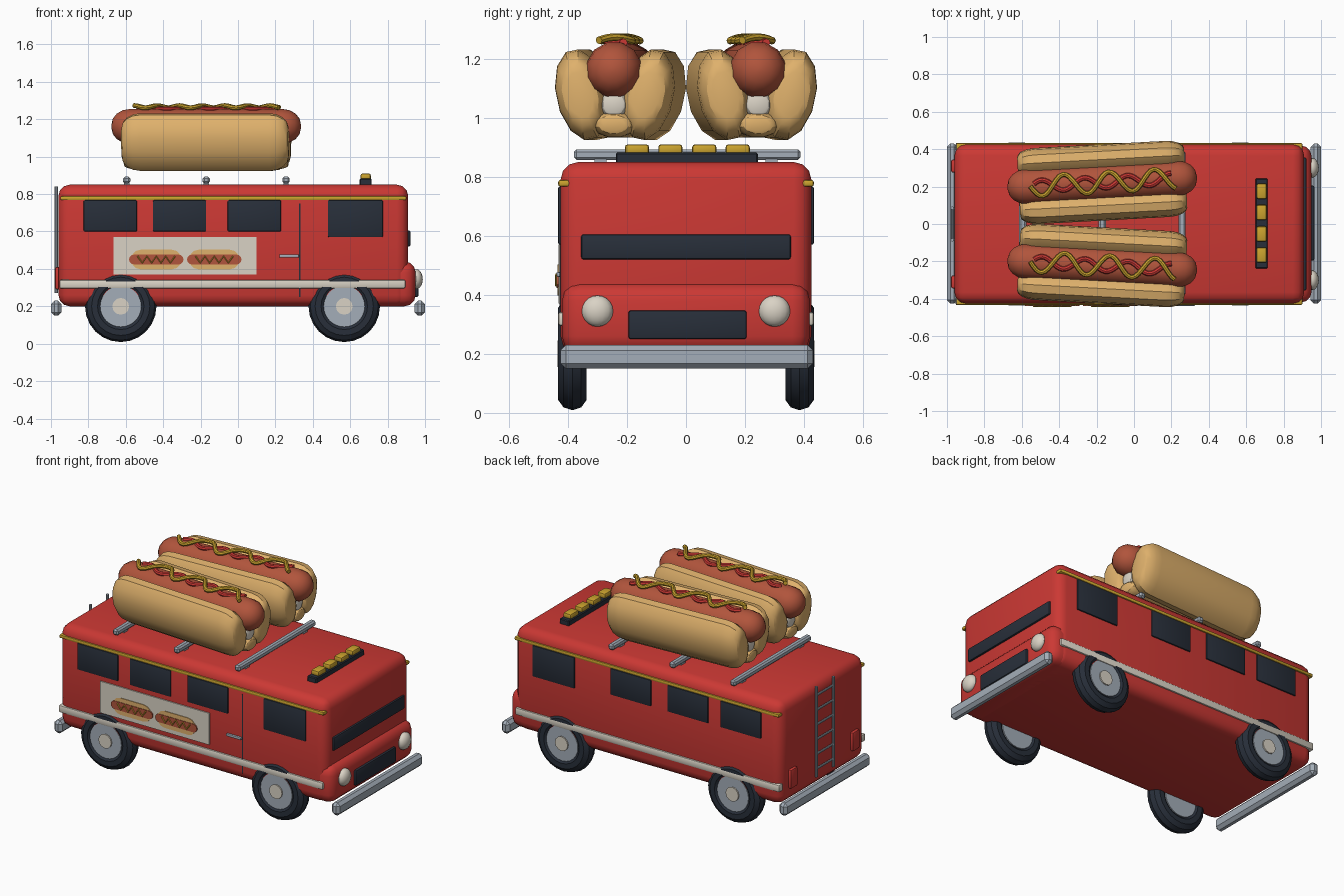
import bpy, bmesh, math
from mathutils import Vector, Matrix

if "Cube" in bpy.data.objects:
    bpy.data.objects.remove(bpy.data.objects["Cube"])


def mat(name, rgb):
    m = bpy.data.materials.new(name)
    m.diffuse_color = (*rgb, 1)
    m.use_nodes = True
    m.node_tree.nodes["Principled BSDF"].inputs["Base Color"].default_value = m.diffuse_color
    return m


RED = mat("red paint", (0.60, 0.04, 0.034))
DARK = mat("dark glass and rubber", (0.021, 0.028, 0.042))
TAN = mat("bun tan", (0.74, 0.44, 0.15))
MEAT = mat("sausage brown", (0.44, 0.09, 0.045))
GOLD = mat("mustard gold", (0.60, 0.37, 0.028))
STEEL = mat("steel grey", (0.37, 0.42, 0.48))
CREAM = mat("cream", (0.70, 0.65, 0.56))


def finish(name, bm, m, matrix=None, smooth=True):
    bmesh.ops.recalc_face_normals(bm, faces=bm.faces)
    me = bpy.data.meshes.new(name)
    bm.to_mesh(me)
    bm.free()
    me.materials.append(m)
    ob = bpy.data.objects.new(name, me)
    bpy.context.collection.objects.link(ob)
    if matrix:
        ob.matrix_world = matrix
    if smooth:
        bpy.ops.object.select_all(action='DESELECT')
        ob.select_set(True)
        bpy.context.view_layer.objects.active = ob
        bpy.ops.object.shade_smooth_by_angle(angle=math.radians(30))
    return ob


def box(name, xr, yr, zr, m, bevel=0.0, seg=2, matrix=None):
    bm = bmesh.new()
    lo, hi = Vector((xr[0], yr[0], zr[0])), Vector((xr[1], yr[1], zr[1]))
    bmesh.ops.create_cube(bm, size=1, matrix=Matrix.Translation((lo + hi) / 2)
                          @ Matrix.Diagonal((*(hi - lo), 1)))
    if bevel:
        bmesh.ops.bevel(bm, geom=bm.edges[:], offset=bevel, segments=seg,
                        profile=0.5, affect='EDGES')
    return finish(name, bm, m, matrix)


def skin(name, rings, m, matrix=None, smooth=True):
    """Joins rings of points into a closed, capped surface."""
    bm = bmesh.new()
    vs = [[bm.verts.new(p) for p in r] for r in rings]
    n = len(rings[0])
    for a, b in zip(vs, vs[1:]):
        for i in range(n):
            bm.faces.new((a[i], a[(i + 1) % n], b[(i + 1) % n], b[i]))
    bm.faces.new(vs[0])
    bm.faces.new(vs[-1])
    return finish(name, bm, m, matrix, smooth)


def capsule(name, half, ry, rz, cy, cz, m, matrix, shrink, cap, tilt=0.0, n=12):
    """Bar along x with rounded ends; shrink sets how far the ends close."""
    arc = [math.pi / 2 * i / 4 for i in range(5)]
    end = [(half - cap + cap * math.sin(a), 1 - shrink * (1 - math.cos(a))) for a in arc]
    stations = [(-x, s) for x, s in reversed(end)] + end
    rings = []
    for x, s in stations:
        ring = []
        for i in range(n):
            a = 2 * math.pi * (i + 0.5) / n
            y, z = ry * s * math.cos(a), rz * s * math.sin(a)
            ring.append((x, cy + y * math.cos(tilt) + z * math.sin(tilt),
                         cz - y * math.sin(tilt) + z * math.cos(tilt)))
        rings.append(ring)
    return skin(name, rings, m, matrix)


def tube(name, pts, r, m, matrix=None, n=8):
    """Round bar through a list of points."""
    pts = [Vector(p) for p in pts]
    rings = []
    for i, p in enumerate(pts):
        t = (pts[min(i + 1, len(pts) - 1)] - pts[max(i - 1, 0)]).normalized()
        u = t.cross(Vector((0, 0, 1)) if abs(t.z) < 0.9 else Vector((1, 0, 0))).normalized()
        w = t.cross(u)
        rings.append([p + r * (math.cos(2 * math.pi * k / n) * u
                               + math.sin(2 * math.pi * k / n) * w) for k in range(n)])
    return skin(name, rings, m, matrix)


def torus(name, c, major, minor, m, nu=24, nv=10):
    bm = bmesh.new()
    g = []
    for i in range(nu):
        a = 2 * math.pi * i / nu
        g.append([])
        for j in range(nv):
            b = 2 * math.pi * j / nv
            r = major + minor * math.cos(b)
            g[-1].append(bm.verts.new((c[0] + r * math.cos(a), c[1] + minor * math.sin(b),
                                       c[2] + r * math.sin(a))))
    for i in range(nu):
        for j in range(nv):
            k, l = (i + 1) % nu, (j + 1) % nv
            bm.faces.new((g[i][j], g[k][j], g[k][l], g[i][l]))
    return finish(name, bm, m)


def side_box(name, xr, zr, s, y0, y1, m, bevel=0.0):
    return box(name, xr, sorted((s * y0, s * y1)), zr, m, bevel)


# Bus body and nose
box("bus_body", (-0.96, 0.91), (-0.425, 0.425), (0.2, 0.85), RED, 0.06, 3)
box("nose", (0.75, 0.95), (-0.42, 0.42), (0.2, 0.44), RED, 0.06, 3)

# Glass and grille at the front
box("windshield", (0.89, 0.922), (-0.355, 0.355), (0.52, 0.605), DARK, 0.008,
    matrix=None)
box("grille", (0.93, 0.965), (-0.195, 0.205), (0.25, 0.347), DARK, 0.008)

# Bumpers at both ends
for name, x in (("front_bumper", 0.972), ("rear_bumper", -0.972)):
    box(name, (x - 0.028, x + 0.028), (-0.425, 0.43), (0.15, 0.23), STEEL, 0.018, 1)

for s, tag in ((-1, "left"), (1, "right")):
    # Side windows
    for i, x in enumerate((-0.825, -0.455, -0.055)):
        side_box(f"window_{tag}_{i}", (x, x + 0.285), (0.6, 0.767), s, 0.41, 0.433, DARK, 0.006)
    side_box(f"cab_window_{tag}", (0.48, 0.775), (0.57, 0.767), s, 0.41, 0.433, DARK, 0.006)
    # Trim strips
    side_box(f"gold_trim_{tag}", (-0.95, 0.9), (0.767, 0.789), s, 0.388, 0.433, GOLD, 0.007)
    side_box(f"cream_stripe_{tag}", (-0.955, 0.895), (0.295, 0.342), s, 0.39, 0.434, CREAM, 0.01)
    # Headlight
    bm = bmesh.new()
    bmesh.ops.create_uvsphere(bm, u_segments=16, v_segments=10, radius=1,
                              matrix=Matrix.Translation((0.953, s * 0.3, 0.345))
                              @ Matrix.Diagonal((0.035, 0.053, 0.053, 1)))
    finish(f"headlight_{tag}", bm, CREAM)
    # Tail light
    side_box(f"tail_light_{tag}", (-0.978, -0.94), (0.29, 0.41), s, 0.275, 0.345, RED, 0.01)
    # Wheels
    for x, pos in ((0.568, "front"), (-0.627, "rear")):
        torus(f"tyre_{pos}_{tag}", (x, s * 0.385, 0.2), 0.14, 0.051, DARK)
        tube(f"wheel_disc_{pos}_{tag}", [(x, s * 0.34, 0.2), (x, s * 0.428, 0.2)], 0.11, STEEL, n=24)
        tube(f"hub_cap_{pos}_{tag}", [(x, s * 0.42, 0.2), (x, s * 0.436, 0.2)], 0.045, CREAM, n=12)

# Door seam and handle on one side
box("door_seam", (0.327, 0.333), (-0.428, -0.41), (0.25, 0.75), DARK)
box("door_handle", (0.222, 0.325), (-0.438, -0.42), (0.461, 0.477), STEEL, 0.004)

# Menu board with two flat hot dogs
box("menu_board", (-0.665, 0.1), (-0.432, -0.41), (0.37, 0.57), CREAM)


def plaque(name, cx, half, rad, y, m):
    rings = []
    for yy in (-0.43, y):
        ring = []
        for sx, a0 in ((1, -90), (-1, 90)):
            for k in range(7):
                a = math.radians(a0 + 30 * k)
                ring.append((cx + sx * (half - rad) + rad * math.cos(a), yy,
                             0.45 + rad * math.sin(a)))
        rings.append(ring)
    skin(name, rings, m)


for i, x in enumerate((-0.437, -0.127)):
    plaque(f"sign_bun_{i}", x, 0.135, 0.053, -0.436, TAN)
    plaque(f"sign_sausage_{i}", x, 0.146, 0.026, -0.439, MEAT)
    tube(f"sign_mustard_{i}", [(x - 0.1 + 0.025 * k, -0.439, 0.45 + 0.018 * (-1) ** k)
                               for k in range(9)], 0.005, GOLD, n=6)

# Rear ladder
for y in (-0.085, 0.085):
    tube("ladder_rail", [(-0.972, y, 0.27), (-0.972, y, 0.84)], 0.009, STEEL)
for k in range(6):
    z = 0.32 + 0.093 * k
    tube("ladder_rung", [(-0.972, -0.085, z), (-0.972, 0.085, z)], 0.007, STEEL)

# Roof rails
for x in (-0.595, -0.17, 0.257):
    box("roof_rail", (x - 0.019, x + 0.019), (-0.38, 0.388), (0.857, 0.893), STEEL, 0.009, 1)
    for y in (-0.29, 0.29):
        box("rail_foot", (x - 0.014, x + 0.014), (y - 0.02, y + 0.02), (0.84, 0.865), STEEL)

# Light bar
box("light_bar", (0.65, 0.715), (-0.238, 0.244), (0.84, 0.882), DARK, 0.005, 1)
for y in (-0.166, -0.053, 0.062, 0.175):
    box("roof_lamp", (0.655, 0.71), (y - 0.041, y + 0.041), (0.875, 0.91), GOLD, 0.01)

# Two giant hot dogs, slightly splayed
for s in (-1, 1):
    M = Matrix.Translation((-0.17, s * 0.222, 0)) @ Matrix.Rotation(s * math.radians(3.1), 4, 'Z')
    for h in (-1, 1):
        capsule("bun_half", 0.447, 0.087, 0.158, h * 0.113, 1.078, TAN, M, 0.5, 0.1,
                h * math.radians(12))
    capsule("bun_base", 0.44, 0.075, 0.046, 0, 0.978, TAN, M, 0.5, 0.06)
    capsule("bun_filling", 0.43, 0.05, 0.05, 0, 1.045, CREAM, M, 0.4, 0.05)
    capsule("sausage", 0.507, 0.096, 0.096, 0, 1.162, MEAT, M, 0.9, 0.1)
    wave = [(-0.385 + 0.775 * k / 48, k / 48 * 2 * math.pi * 3.2) for k in range(49)]
    tube("mustard", [(x, -0.055 * math.sin(a), 1.267 + 0.006 * math.cos(2 * a))
                     for x, a in wave], 0.013, GOLD, M)
    tube("ketchup", [(x * 0.95, 0.03 * math.sin(a + 0.4), 1.254) for x, a in wave],
         0.014, RED, M)
